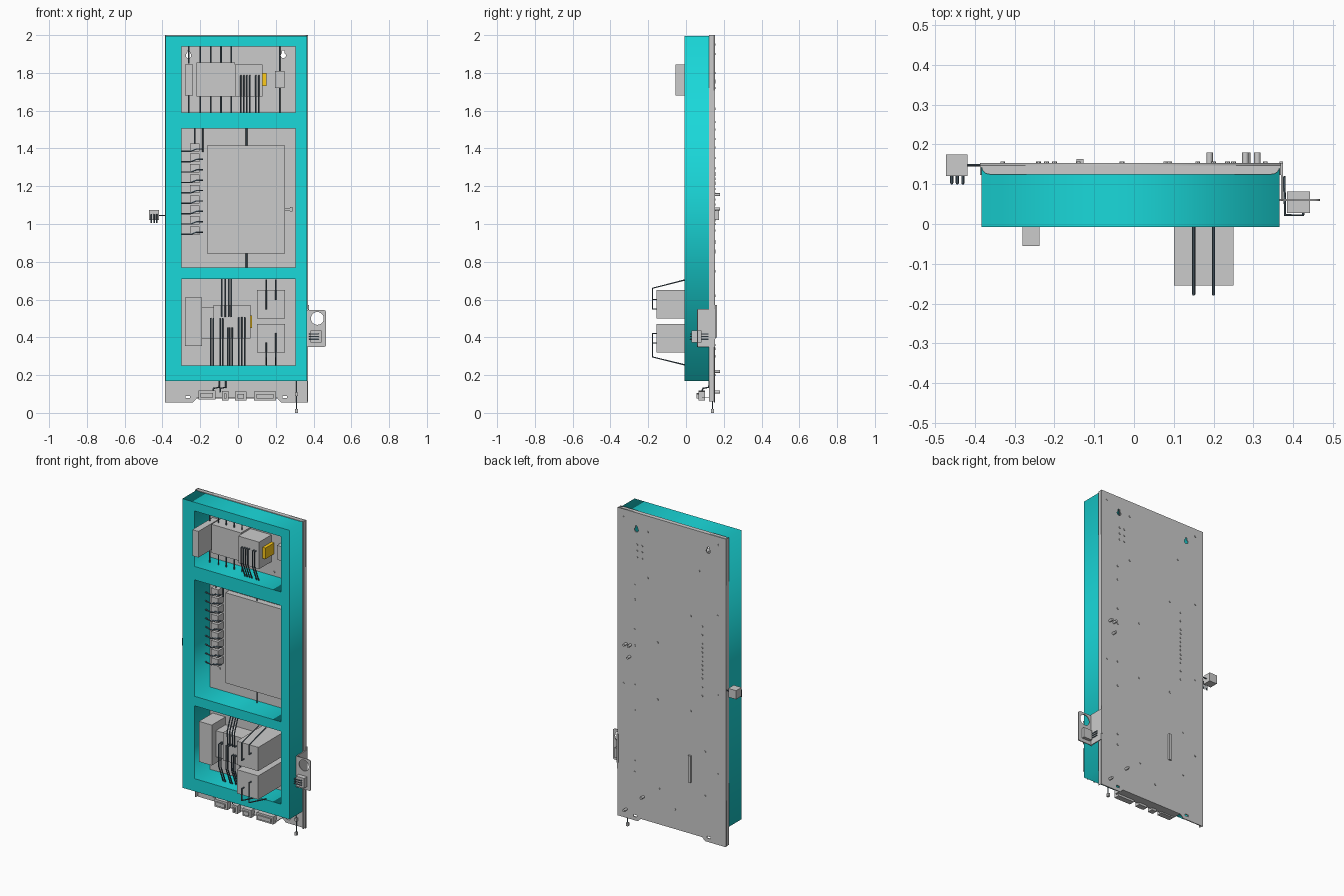
import bpy, bmesh, math
from mathutils import Matrix, Vector


def mat(name, rgb):
    m = bpy.data.materials.new(name)
    m.diffuse_color = (*rgb, 1)
    return m


TEAL = mat("teal", (0.01, 0.69, 0.70))
SLATE = mat("slate", (0.10, 0.15, 0.19))
AMBER = mat("amber", (1.0, 0.6, 0.01))


def mesh_object(name, bm, material=None):
    me = bpy.data.meshes.new(name)
    bm.to_mesh(me)
    bm.free()
    ob = bpy.data.objects.new(name, me)
    bpy.context.collection.objects.link(ob)
    if material:
        me.materials.append(material)
    return ob


def boxes(name, bounds, material=None):
    """Each bound is x0, x1, y0, y1, z0, z1."""
    bm = bmesh.new()
    for x0, x1, y0, y1, z0, z1 in bounds:
        m = Matrix.Translation(((x0 + x1) / 2, (y0 + y1) / 2, (z0 + z1) / 2))
        bmesh.ops.create_cube(bm, size=1, matrix=m @ Matrix.Diagonal((x1 - x0, y1 - y0, z1 - z0, 1)))
    return mesh_object(name, bm, material)


def pegs(name, spots, r, y0, y1, sides=12):
    """Short cylinders along y at the given x, z spots."""
    bm = bmesh.new()
    for x, z in spots:
        m = Matrix.Translation((x, (y0 + y1) / 2, z)) @ Matrix.Rotation(math.pi / 2, 4, 'X')
        bmesh.ops.create_cone(bm, cap_ends=True, segments=sides, radius1=r, radius2=r, depth=y1 - y0, matrix=m)
    return smooth(mesh_object(name, bm))


def smooth(ob):
    bpy.ops.object.select_all(action='DESELECT')
    ob.select_set(True)
    bpy.context.view_layer.objects.active = ob
    bpy.ops.object.shade_smooth_by_angle()
    return ob


def curve_object(name, paths, cyclic, material, dims):
    cu = bpy.data.curves.new(name, 'CURVE')
    cu.dimensions = dims
    for pts in paths:
        sp = cu.splines.new('POLY')
        sp.points.add(len(pts) - 1)
        for p, co in zip(sp.points, pts):
            p.co = (*co, 1) if len(co) == 3 else (*co, 0, 1)
        sp.use_cyclic_u = cyclic
    if material:
        cu.materials.append(material)
    ob = bpy.data.objects.new(name, cu)
    bpy.context.collection.objects.link(ob)
    return ob


def to_mesh(ob):
    bpy.ops.object.select_all(action='DESELECT')
    ob.select_set(True)
    bpy.context.view_layer.objects.active = ob
    bpy.ops.object.convert(target='MESH')
    return bpy.context.object


def sheet(name, loops, a, b, material=None, flat=False):
    """Outline plus holes, extruded along y (or z if flat) from a to b."""
    ob = curve_object(name, loops, True, material, '2D')
    ob.data.fill_mode = 'BOTH'
    ob.data.extrude = (b - a) / 2
    ob.location = (0, 0, (a + b) / 2) if flat else (0, (a + b) / 2, 0)
    if not flat:
        ob.rotation_euler.x = math.pi / 2
    return to_mesh(ob)


def wires(name, paths, r=0.004):
    ob = curve_object(name, paths, False, SLATE, '3D')
    ob.data.bevel_depth = r
    ob.data.bevel_resolution = 1
    ob.data.use_fill_caps = True
    return smooth(to_mesh(ob))


def rect(x0, x1, z0, z1):
    return [(x0, z0), (x1, z0), (x1, z1), (x0, z1)]


def arc(cx, cz, r, a0=0, a1=360, n=24):
    count = n if a1 - a0 == 360 else n + 1
    return [(cx + r * math.cos(math.radians(a0 + (a1 - a0) * i / n)),
             cz + r * math.sin(math.radians(a0 + (a1 - a0) * i / n))) for i in range(count)]


def keyhole(x, z):
    return arc(x, z, 0.014, 120, 420, 16) + [(x + 0.006, z + 0.026), (x - 0.006, z + 0.026)]


BACK = 0.147

# teal frame with three windows
sheet("front_frame", [rect(-0.383, 0.365, 0.17, 1.995), rect(-0.30, 0.305, 1.59, 1.94),
                      rect(-0.30, 0.305, 0.77, 1.505), rect(-0.30, 0.305, 0.25, 0.71)], -0.008, BACK, TEAL)

# folded back tray
outline = [(-0.387, 0.055), (-0.24, 0.055), (-0.22, 0.075), (0.21, 0.075), (0.23, 0.055),
           (0.37, 0.055), (0.37, 2.0), (-0.387, 2.0)]
sheet("back_plate", [outline, keyhole(-0.262, 1.892), keyhole(0.24, 1.892),
                     rect(-0.277, -0.253, 0.078, 0.09), rect(0.235, 0.259, 0.078, 0.09)], BACK, 0.153)
boxes("side_flanges", [(-0.387, -0.383, 0.123, BACK, 0.06, 2.0), (0.366, 0.37, 0.123, BACK, 0.06, 2.0)])
sheet("top_flange", [[(-0.383, BACK)] + arc(-0.363, 0.145, 0.02, 180, 270, 6)
                     + arc(0.346, 0.145, 0.02, 270, 360, 6) + [(0.366, BACK)]], 1.996, 2.0, flat=True)

# upper window components
boxes("upper_side_module", [(-0.28, -0.238, -0.055, BACK, 1.68, 1.845)])
boxes("upper_main_module", [(-0.22, -0.015, 0.05, BACK, 1.675, 1.855)])
boxes("upper_terminal_module", [(-0.015, 0.13, 0.025, BACK, 1.675, 1.845)])
boxes("small_relay", [(0.195, 0.245, 0.11, BACK, 1.72, 1.81)])
boxes("upper_indicator", [(0.13, 0.15, 0.06, BACK, 1.73, 1.80)], AMBER)
paths = []
for x in (-0.26, -0.20, -0.145, -0.09, -0.035, 0.22):
    d, top, low = (0.13, 1.80, 1.73) if x > 0 else (0.09, 1.85, 1.68)
    paths += [[(x, d, top), (x, d, 1.94)], [(x, d, low), (x, d, 1.59)]]
wires("upper_straight_wires", paths)
wires("upper_terminal_cables", [[(x, 0.03, 1.785), (x, 0.008, 1.785), (x, 0.008, 1.69), (x, 0.05, 1.59)]
                                for x in (0.015, 0.031, 0.047, 0.063, 0.095, 0.11)])

# middle window panel and terminal blocks
boxes("main_panel", [(-0.165, 0.25, 0.11, BACK, 0.845, 1.415)])
boxes("panel_clip", [(0.25, 0.275, 0.125, BACK, 1.07, 1.085), (0.275, 0.288, 0.12, BACK, 1.065, 1.09)])
wires("panel_wires", [[(0.045, 0.125, 1.41), (0.045, 0.125, 1.505)],
                      [(0.045, 0.125, 0.85), (0.045, 0.125, 0.77)]])
levels = [1.405 - 0.055 * i for i in range(9)]
boxes("terminal_blocks", [(-0.255, -0.205, 0.095, BACK, z - 0.022, z + 0.022) for z in levels])
wires("terminal_wires", [[(-0.30, 0.105, z - 0.02), (-0.25, 0.09, z - 0.02), (-0.22, 0.09, z - 0.008),
                          (-0.187, 0.10, z - 0.008)] for z in levels])
wires("terminal_risers", [[(-0.23, 0.11, 1.42), (-0.23, 0.11, 1.505)], [(-0.187, 0.12, 1.38), (-0.187, 0.12, 1.505)]])

# lower window components
boxes("lower_side_module", [(-0.28, -0.19, 0.01, BACK, 0.355, 0.61)])
boxes("lower_narrow_module", [(-0.19, -0.13, 0.05, BACK, 0.395, 0.56)])
boxes("lower_main_module", [(-0.13, 0.065, 0.035, BACK, 0.395, 0.57)])
boxes("lower_indicator", [(0.065, 0.073, 0.06, BACK, 0.45, 0.515)], AMBER)
boxes("power_blocks", [(0.10, 0.25, -0.155, BACK, z, z + 0.15) for z in (0.32, 0.50)])
wires("lower_top_cables", [[(x, 0.04, 0.51), (x, 0.015, 0.51), (x, 0.015, 0.6), (x, 0.06, 0.71)]
                           for x in (-0.085, -0.068, -0.05, -0.035)])
wires("lower_bottom_cables", [[(x, 0.055, z), (x, 0.015, z), (x, 0.015, 0.36), (x, 0.06, 0.25)]
                              for x, z in ((-0.145, 0.5), (-0.13, 0.5), (-0.095, 0.5), (-0.082, 0.5), (-0.055, 0.45),
                                           (-0.043, 0.45), (-0.031, 0.45), (0.005, 0.505), (0.02, 0.505), (0.035, 0.505))])
# looping cables of the protruding blocks, mirrored about z = 0.485 with a small shift
paths = []
for x, s in ((0.15, 0), (0.2, 0.05)):
    paths.append([(x, -0.155, 0.55 + s), (x, -0.177, 0.55 + s), (x, -0.177, 0.66), (x, -0.005, 0.704)])
    paths.append([(x, -0.155, 0.37 + s), (x, -0.177, 0.37 + s), (x, -0.177, 0.296), (x, -0.005, 0.254)])
wires("block_cables", paths)

# left sensor on its stem
boxes("sensor_body", [(-0.472, -0.418, 0.12, 0.175, 1.02, 1.075)])
wires("sensor_stem", [[(-0.42, 0.148, 1.045), (-0.38, 0.148, 1.045)]], 0.003)
wires("sensor_leads", [[(x, 0.122, 1.05), (x, 0.103, 1.05), (x, 0.103, 1.005)] for x in (-0.458, -0.444, -0.43)])

# right bracket with switch
ear = [(0.366, 0.35)] + arc(0.457, 0.36, 0.01, 270, 360, 4) + arc(0.452, 0.53, 0.015, 0, 90, 6) + [(0.366, 0.545)]
sheet("bracket_ear", [ear, arc(0.42, 0.5, 0.034), rect(0.388, 0.437, 0.375, 0.43)], 0.058, 0.063)
boxes("bracket_arm", [(0.37, 0.375, 0.06, 0.153, 0.35, 0.55), (0.366, 0.375, 0.152, 0.157, 0.39, 0.57)])
boxes("bracket_switch", [(0.384, 0.442, 0.028, 0.082, 0.372, 0.435)])
wires("switch_leads", [[(0.425, 0.03, z), (0.425, 0.022, z), (0.38, 0.022, z), (0.377, 0.12, z)]
                       for z in (0.39, 0.404, 0.418)], 0.0035)

# lower connector shelf
boxes("connector_shelf", [(-0.22, 0.21, 0.085, BACK, 0.078, 0.082)])
plugs = [(-0.21, -0.12, 0.07, 0.118), (-0.085, -0.05, 0.065, 0.115), (-0.015, 0.045, 0.065, 0.112),
         (0.085, 0.2, 0.065, 0.113)]
boxes("connector_bodies", [(a, b, 0.065, 0.1, c, d) for a, b, c, d in plugs])
boxes("connector_faces", [(a + 0.012, b - 0.012, 0.056, 0.066, c + 0.012, d - 0.012) for a, b, c, d in plugs])
wires("connector_wires", [[(x, 0.08, 0.11), (x, 0.09, 0.13), (x + 0.03, 0.12, 0.135), (x + 0.03, 0.125, 0.175)]
                          for x in (-0.13, -0.095)])
wires("ground_cable", [[(0.31, 0.138, 0.17), (0.31, 0.14, 0.005)]], 0.003)
boxes("ground_clips", [(0.302, 0.318, 0.13, BACK, 0.09, 0.108), (0.303, 0.317, 0.132, 0.148, 0.0, 0.02)])

# fasteners on the back
spots = [(-0.22, z) for z in levels] + [(-0.22, z + 0.028) for z in levels[3:7]]
spots += [(0.25, z) for z in (1.54, 1.45, 1.26, 1.16, 0.91, 0.75, 0.43, 0.36)]
spots += [(x, z) for x in (0.20, 0.235) for z in (1.80, 1.76, 1.72)]
spots += [(0.16, 1.61), (0.16, 1.9), (0.09, 1.22), (0.09, 0.86), (-0.14, 1.45), (-0.14, 0.85), (-0.20, 1.75),
          (-0.33, 1.95), (-0.33, 1.5), (-0.33, 1.0), (-0.33, 0.5), (0.33, 1.95), (0.33, 0.9), (-0.24, 0.62),
          (-0.24, 0.34), (0.08, 0.3), (-0.03, 0.2)]
pegs("rear_bolts", spots, 0.006, 0.15, 0.157)
pegs("rear_posts", [(0.28, 1.155), (0.31, 1.155), (0.285, 1.08), (0.19, 0.22), (0.31, 0.11)], 0.008, 0.15, 0.18, 16)
boxes("rear_bar", [(-0.145, -0.127, 0.15, 0.163, 0.40, 0.57)])
pegs("front_screws", [(0.15, 1.9), (0.15, 1.615), (-0.23, 0.905), (0.102, 0.66), (0.255, 0.66),
                      (0.102, 0.31), (0.255, 0.31)], 0.006, 0.141, 0.15)
